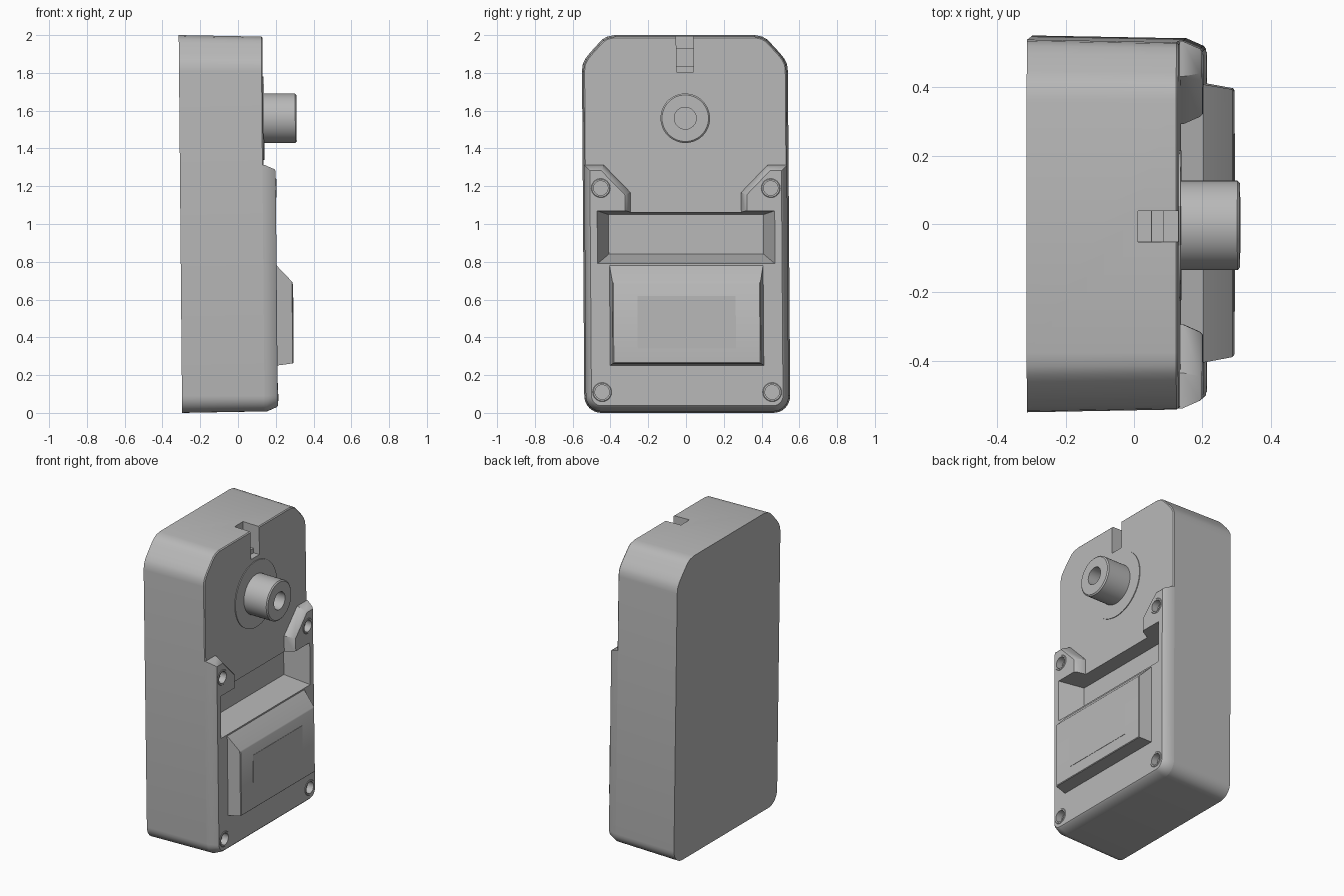
import bpy, bmesh, math
from mathutils import Vector

cube = bpy.data.objects.get("Cube")
if cube:
    bpy.data.objects.remove(cube, do_unlink=True)

grey = bpy.data.materials.new("mid grey")
grey.use_nodes = True
GREY = (0.48, 0.48, 0.48, 1)
grey.diffuse_color = GREY
grey.node_tree.nodes["Principled BSDF"].inputs["Base Color"].default_value = GREY
parts = []


def loft(name, sections, keep=True):
    """Solid through (x, [(y, z), ...]) sections with matching point counts."""
    bm = bmesh.new()
    rings = [[bm.verts.new((x, y, z)) for y, z in pts] for x, pts in sections]
    n = len(rings[0])
    for a, b in zip(rings, rings[1:]):
        for i in range(n):
            j = (i + 1) % n
            bm.faces.new((a[i], a[j], b[j], b[i]))
    bm.faces.new(rings[0])
    bm.faces.new(rings[-1])
    bmesh.ops.recalc_face_normals(bm, faces=bm.faces)
    mesh = bpy.data.meshes.new(name)
    bm.to_mesh(mesh)
    bm.free()
    mesh.materials.append(grey)
    obj = bpy.data.objects.new(name, mesh)
    bpy.context.collection.objects.link(obj)
    if keep:
        parts.append(obj)
    return obj


def rect(y0, y1, z0, z1):
    return [(y0, z0), (y1, z0), (y1, z1), (y0, z1)]


def circle(y, z, r, n=48):
    return [(y + r * math.cos(2 * math.pi * i / n), z + r * math.sin(2 * math.pi * i / n))
            for i in range(n)]


def mirrored(half):
    """Close a counter-clockwise right half outline across y = 0."""
    return half + [(-y, z) for y, z in reversed(half)]


def inset(pts, d):
    """Offset a counter-clockwise outline inward with mitred corners."""
    out = []
    for i, p in enumerate(pts):
        p = Vector(p)
        e1 = (p - Vector(pts[i - 1])).normalized()
        e2 = (Vector(pts[(i + 1) % len(pts)]) - p).normalized()
        n1, n2 = Vector((-e1.y, e1.x)), Vector((-e2.y, e2.x))
        out.append(tuple(p + (n1 + n2) * d / (1 + n1.dot(n2))))
    return out


def cut(obj, cutters):
    for c in cutters:
        c.hide_render = True
        mod = obj.modifiers.new("cut", "BOOLEAN")
        mod.operation, mod.solver, mod.object = "DIFFERENCE", "EXACT", c
    bpy.context.view_layer.update()
    graph = bpy.context.evaluated_depsgraph_get()
    mesh = bpy.data.meshes.new_from_object(obj.evaluated_get(graph))
    obj.modifiers.clear()
    obj.data = mesh


def bottom_corner(r, edge, n=8):
    return [(edge - r + r * math.sin(math.pi / 2 * i / n), r - r * math.cos(math.pi / 2 * i / n))
            for i in range(n + 1)]


# Main housing with drafted sides
corner = bottom_corner(0.09, 0.545)
shell = mirrored(corner + [(0.545, 1.81), (0.541, 1.845), (0.527, 1.875), (0.505, 1.903),
                           (0.455, 1.958), (0.435, 1.978), (0.41, 1.992), (0.37, 2.0)])
housing = loft("housing", [(-0.305, shell), (0.132, inset(shell, 0.008)),
                           (0.138, inset(shell, 0.014))])

# Raised lower cover with two ears
cover_line = mirrored(corner + [(0.545, 1.32), (0.43, 1.32), (0.285, 1.17), (0.285, 1.0)])
cover_line = inset(cover_line, 0.008)
cover = loft("lower_cover", [(0.1, cover_line), (0.145, cover_line),
                             (0.195, inset(cover_line, 0.022)), (0.202, inset(cover_line, 0.03))])

# Screw bosses
spots = [(s * 0.45, z) for s in (-1, 1) for z in (0.11, 1.19)]
bosses = [loft("screw_boss", [(0.12, circle(y, z, 0.062, 32)), (0.198, circle(y, z, 0.055, 32)),
                              (0.205, circle(y, z, 0.047, 32))]) for y, z in spots]

# Cutters for the wide recess, screw holes and stepped top notch
recess = loft("recess_cutter", [(0.05, rect(-0.41, 0.41, 0.84, 1.05)),
                                (0.202, rect(-0.47, 0.47, 0.79, 1.07)),
                                (0.3, rect(-0.47, 0.47, 0.79, 1.07))], False)
holes = [loft("hole_cutter", [(0.16, circle(y, z, 0.038, 32)), (0.3, circle(y, z, 0.038, 32))], False)
         for y, z in spots]
notch = [loft("notch_cutter", [(x, rect(-0.045, 0.045, z, 2.1)), (0.3, rect(-0.045, 0.045, z, 2.1))], False)
         for x, z in ((0.02, 1.93), (0.06, 1.835), (0.095, 1.805))]
cut(housing, [recess] + notch)
cut(cover, [recess] + holes)
for boss, hole in zip(bosses, holes):
    cut(boss, [hole])

# Raised block with sloping top and a thin panel
loft("raised_block", [(0.195, rect(-0.408, 0.408, 0.25, 0.788)),
                      (0.283, rect(-0.392, 0.392, 0.262, 0.695)),
                      (0.287, rect(-0.387, 0.387, 0.266, 0.688))])
loft("block_panel", [(0.28, rect(-0.26, 0.26, 0.34, 0.62)), (0.289, rect(-0.26, 0.26, 0.34, 0.62))])

# Round flange and hollow shaft
loft("shaft_flange", [(0.12, circle(0, 1.56, 0.22, 64)), (0.143, circle(0, 1.56, 0.22, 64))])
shaft = loft("shaft", [(0.12, circle(0, 1.56, 0.131)), (0.308, circle(0, 1.56, 0.131)),
                       (0.315, circle(0, 1.56, 0.123))])
bore = loft("bore_cutter", [(0.16, circle(0, 1.56, 0.058)), (0.4, circle(0, 1.56, 0.058))], False)
cut(shaft, [bore])

for cutter in [recess, bore] + holes + notch:
    bpy.data.objects.remove(cutter, do_unlink=True)

# Slight lean of the whole device, then sharp-edge smoothing
bpy.ops.object.select_all(action="DESELECT")
for obj in parts:
    for v in obj.data.vertices:
        lean = v.co.z - 1
        v.co.x -= 0.009 * lean
        v.co.y -= 0.007 * lean
    obj.select_set(True)
bpy.context.view_layer.objects.active = housing
bpy.ops.object.shade_smooth_by_angle(angle=math.radians(30))
